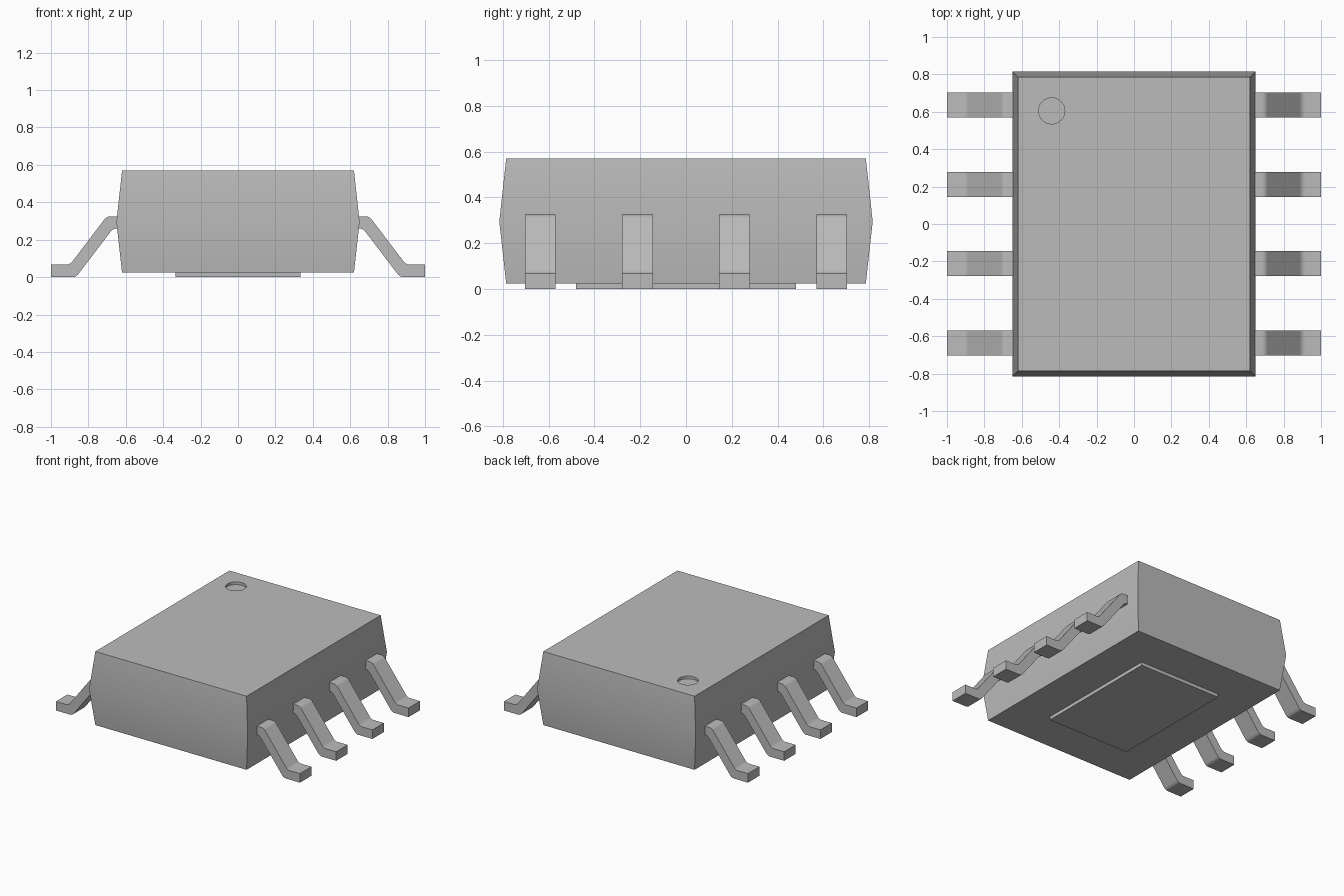
import bpy
import bmesh
from math import radians

cube = bpy.data.objects.get("Cube")
if cube:
    bpy.data.objects.remove(cube, do_unlink=True)

grey = bpy.data.materials.new("plain_grey")
grey.use_nodes = True
colour = (0.5, 0.5, 0.5, 1)
grey.diffuse_color = colour
grey.node_tree.nodes["Principled BSDF"].inputs["Base Color"].default_value = colour


def make_object(name, bm):
    """Turn a bmesh into a grey object, smooth apart from its sharp edges."""
    bmesh.ops.recalc_face_normals(bm, faces=bm.faces)
    mesh = bpy.data.meshes.new(name)
    bm.to_mesh(mesh)
    bm.free()
    mesh.materials.append(grey)
    obj = bpy.data.objects.new(name, mesh)
    bpy.context.collection.objects.link(obj)
    return obj


def smooth(obj):
    bpy.ops.object.select_all(action="DESELECT")
    obj.select_set(True)
    bpy.context.view_layer.objects.active = obj
    bpy.ops.object.shade_smooth_by_angle(angle=radians(30))


def stacked_box(name, sections):
    """Loft centred rectangles given as (half width, half depth, height)."""
    bm = bmesh.new()
    rings = [[bm.verts.new((sx * w, sy * d, z))
              for sx, sy in ((-1, -1), (1, -1), (1, 1), (-1, 1))]
             for w, d, z in sections]
    bm.faces.new(rings[0])
    bm.faces.new(rings[-1])
    for low, high in zip(rings, rings[1:]):
        for i in range(4):
            j = (i + 1) % 4
            bm.faces.new((low[i], low[j], high[j], high[i]))
    return make_object(name, bm)


# Moulded body, widest at its parting line
TOP = 0.57
body = stacked_box("body", [(0.62, 0.785, 0.025), (0.65, 0.815, 0.295),
                            (0.62, 0.785, TOP)])

# Round orientation dimple sunk into the top
bm = bmesh.new()
bmesh.ops.create_cone(bm, cap_ends=True, segments=32, radius1=0.07,
                      radius2=0.07, depth=0.04)
bmesh.ops.translate(bm, verts=bm.verts, vec=(-0.44, 0.605, TOP))
cutter = make_object("dimple_cutter", bm)
cutter.hide_render = True
cut = body.modifiers.new("dimple", "BOOLEAN")
cut.operation = "DIFFERENCE"
cut.solver = "EXACT"
cut.object = cutter
bpy.ops.object.select_all(action="DESELECT")
bpy.context.view_layer.objects.active = body
body.select_set(True)
bpy.ops.object.modifier_apply(modifier=cut.name)
bpy.data.objects.remove(cutter, do_unlink=True)
smooth(body)

# Flat thermal pad underneath
stacked_box("thermal_pad", [(0.335, 0.48, 0), (0.335, 0.48, 0.03)])

# Gull-wing lead outline; the flag marks the rounded bends
LEAD = [(0.62, 0.325, False), (0.702, 0.325, True), (0.898, 0.067, True),
        (1.0, 0.067, False), (1.0, 0, False), (0.866, 0, True),
        (0.668, 0.26, True), (0.62, 0.26, False)]
HALF_WIDTH = 0.067


def make_lead(name, side, y):
    bm = bmesh.new()
    near, far = ([bm.verts.new((side * x, y + s * HALF_WIDTH, z))
                  for x, z, _ in LEAD] for s in (-1, 1))
    bm.faces.new(near)
    bm.faces.new(far)
    for i in range(len(LEAD)):
        j = (i + 1) % len(LEAD)
        bm.faces.new((near[i], near[j], far[j], far[i]))
    bends = [bm.edges.get((a, b)) for a, b, p in zip(near, far, LEAD) if p[2]]
    bmesh.ops.bevel(bm, geom=bends, offset=0.018, offset_type="OFFSET",
                    segments=4, profile=0.5, affect="EDGES")
    smooth(make_object(name, bm))


# Four leads along each side
for side, label in ((1, "left"), (-1, "right")):
    for n in range(4):
        make_lead(f"{label}_lead_{n + 1}", side, (n - 1.5) * 0.424)
